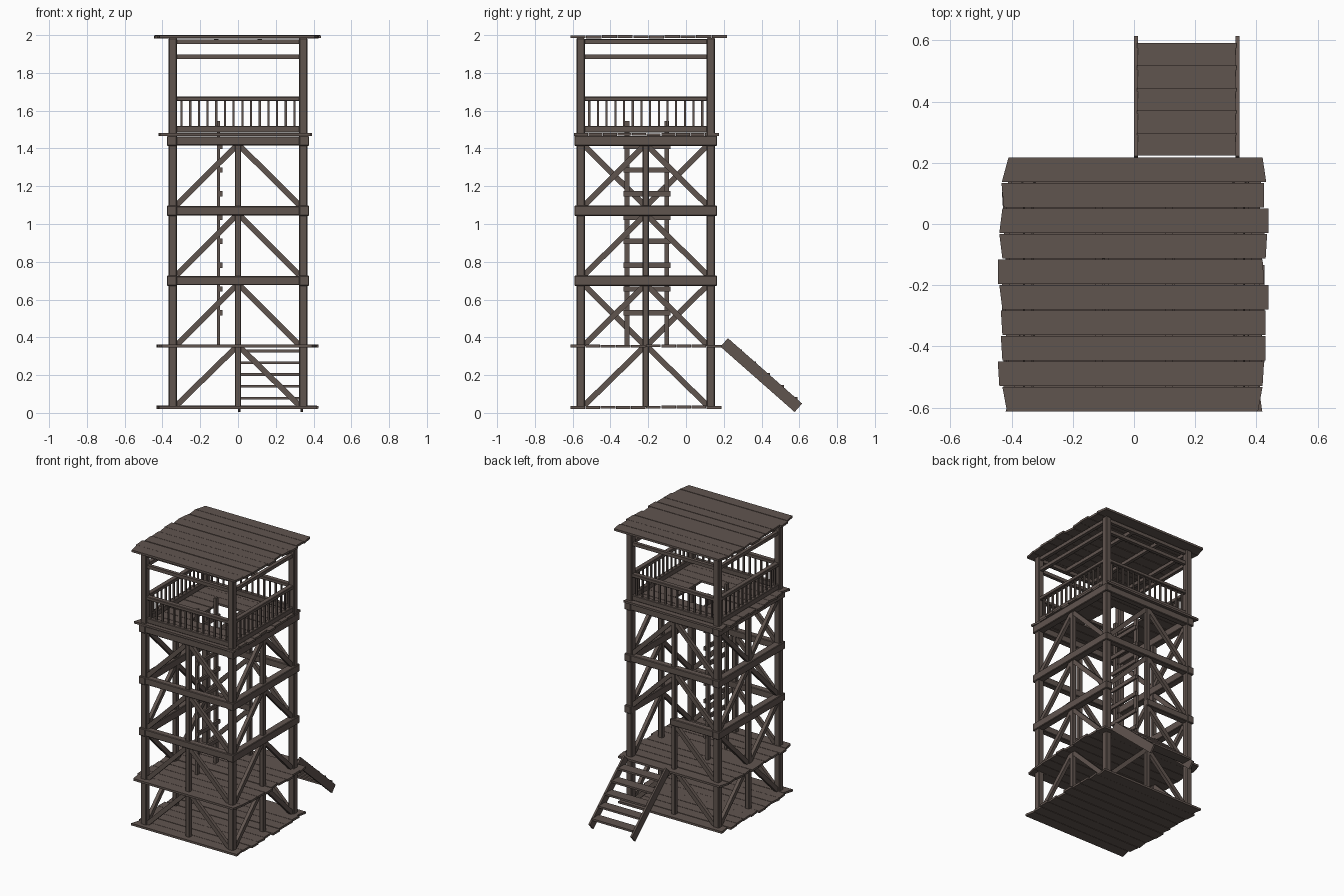
import bpy, bmesh, random
from mathutils import Matrix, Vector

random.seed(4)
cube = bpy.data.objects.get("Cube")
if cube:
    bpy.data.objects.remove(cube, do_unlink=True)

wood = bpy.data.materials.new("dark weathered wood")
wood.use_nodes = True
colour = (0.118, 0.09, 0.078, 1)
wood.diffuse_color = colour
bsdf = next(n for n in wood.node_tree.nodes if n.type == 'BSDF_PRINCIPLED')
bsdf.inputs["Base Color"].default_value = colour
bsdf.inputs["Roughness"].default_value = 0.9


def finish(name, bm, bevel=0.0):
    mesh = bpy.data.meshes.new(name)
    bm.normal_update()
    bm.to_mesh(mesh)
    bm.free()
    mesh.materials.append(wood)
    obj = bpy.data.objects.new(name, mesh)
    bpy.context.collection.objects.link(obj)
    if bevel:
        mod = obj.modifiers.new("worn edges", 'BEVEL')
        mod.width = bevel
        mod.segments = 1
    return obj


def bar(bm, a, b, wide, tall):
    """Box from a to b; wide is horizontal, tall is across it."""
    a, b = Vector(a), Vector(b)
    run = (b - a).normalized()
    ref = Vector((0, 1, 0)) if abs(run.z) > 0.99 else Vector((0, 0, 1))
    side = ref.cross(run).normalized()
    up = run.cross(side)
    m = Matrix((run * (b - a).length, side * wide, up * tall)).transposed().to_4x4()
    m.translation = (a + b) / 2
    bmesh.ops.create_cube(bm, size=1, matrix=m)


def bars(name, items, bevel=0.0):
    bm = bmesh.new()
    for item in items:
        bar(bm, *item)
    return finish(name, bm, bevel)


PX, MID, PY = 0.345, -0.213, 0.345      # post grid: half width, centre y, half depth
FRONT, BACK = MID - PY, MID + PY
LEVELS = [0.035, 0.355, 0.70, 1.07, 1.44]


# Plank decks: each plank has its own slanted ends
def plank(bm, y0, y1, left, right, z, thick=0.015):
    verts = bmesh.ops.create_cube(bm, size=1)["verts"]
    for v in verts:
        ends = left if v.co.x < 0 else right
        far = v.co.y > 0
        v.co = Vector((ends[far], y1 if far else y0, z + v.co.z * thick))


ENDS = [(-.415, -.43, .405, .42), (-.44, -.445, .42, .425), (-.43, -.435, .43, .43),
        (-.43, -.435, .43, .43), (-.43, -.44, .44, .44), (-.445, -.445, .425, .42),
        (-.43, -.44, .43, .435), (-.44, -.43, .44, .44), (-.425, -.433, .425, .425),
        (-.432, -.41, .432, .42)]


def deck(name, z, y0, y1, scale=1.0, shift=0.0, hole=None, ends=ENDS):
    bm = bmesh.new()
    step = (y1 - y0) / len(ends)
    for i, e in enumerate(ends):
        l0, l1, r0, r1 = [v * scale + shift for v in e]
        a, b = y0 + i * step, y0 + (i + 1) * step - 0.003
        zz = z + random.uniform(-0.0015, 0.0015)
        if hole and hole[2] < (a + b) / 2 < hole[3]:
            plank(bm, a, b, (l0, l1), (hole[0],) * 2, zz)
            plank(bm, a, b, (hole[1],) * 2, (r0, r1), zz)
        else:
            plank(bm, a, b, (l0, l1), (r0, r1), zz)
    return finish(name, bm)


deck("ground_floor", 0.03, -0.612, 0.19, 0.97, ends=ENDS[::-1])
deck("lower_deck", 0.354, -0.612, 0.19, 0.97)
deck("upper_deck", 1.474, -0.594, 0.178, 0.92, -0.012, (-0.12, 0.13, -0.34, -0.08), ENDS[::-1])
deck("roof", 1.991, -0.612, 0.22)

# Corner posts and middle posts
bars("corner_posts", [((x, y, 0.03), (x, y, 1.984), 0.045, 0.045)
                      for x in (-PX, PX) for y in (FRONT, BACK)], 0.005)
mids = [(0, FRONT), (0, BACK), (-PX, MID), (PX, MID)]
bars("middle_posts", [((x, y, 0.03), (x, y, 1.42), 0.032, 0.032) for x, y in mids], 0.004)

# Ring beams, with half of the back one left out for the doorway
ring = []
for z in LEVELS[2:]:
    for s in (-1, 1):
        x, y = s * 0.35, MID + s * 0.35
        ring.append(((x, MID - 0.378, z), (x, MID + 0.378, z), 0.052, 0.054))
        door = s > 0 and z == LEVELS[2]
        ring.append(((-0.374, y, z), (0.016 if door else 0.374, y, z), 0.046, 0.048))
bars("ring_beams", ring, 0.004)

# Diagonal braces on all four sides
braces = []
for i in range(4):
    lo = LEVELS[i] + (0.005 if i < 2 else 0.03)
    hi = LEVELS[i + 1] - (0.005 if i == 0 else 0.025)
    for s in (-1, 1):
        for y in (FRONT, BACK):
            if not (y == BACK and i == 1 and s > 0):
                braces.append(((s * 0.325, y, lo), (s * 0.008, y, hi), 0.024, 0.03))
        for x in (-PX, PX):
            z0, z1 = (hi, lo) if x < 0 and i in (1, 3) else (lo, hi)
            braces.append(((x, MID + s * 0.325, z0), (x, MID + s * 0.008, z1), 0.024, 0.03))
bars("diagonal_braces", braces)

# Railings and roof beams around the lookout
rails, balusters, roof_beams = [], [], []


def side_pairs(z):
    for s in (-1, 1):
        yield (-PX, MID + s * PY, z), (PX, MID + s * PY, z)
        yield (s * PX, MID - PY, z), (s * PX, MID + PY, z)


for z, wide, tall in ((1.502, 0.03, 0.036), (1.662, 0.035, 0.024)):
    rails += [(a, b, wide, tall) for a, b in side_pairs(z)]
for z in (1.886, 1.966):
    roof_beams += [(a, b, 0.024, 0.024) for a, b in side_pairs(z)]
roof_beams += [((x, FRONT, 1.967), (x, BACK, 1.967), 0.024, 0.024) for x in (-0.115, 0.115)]
COUNT = 14
for a, b in side_pairs(1.51):
    for i in range(COUNT):
        p = Vector(a).lerp(Vector(b), (i + 1) / (COUNT + 1))
        balusters.append((p, p + Vector((0, 0, 0.145)), 0.011, 0.011))
bars("railings", rails, 0.003)
bars("balusters", balusters)
bars("roof_beams", roof_beams)

# Ladder up through the hatch
bars("ladder_rails", [((-0.103, y, 0.36), (-0.103, y, 1.545), 0.018, 0.026)
                      for y in (-0.313, -0.102)])
bars("ladder_rungs", [((-0.09, -0.332, z), (-0.09, -0.082, z), 0.014, 0.028)
                      for z in [0.53 + 0.126 * i for i in range(8)]])

# Back stairs
bars("stair_stringers", [((x, 0.202, 0.373), (x, 0.595, 0.027), 0.013, 0.06)
                         for x in (0.006, 0.338)])
bars("stair_treads", [((0.01, 0.26 + 0.0735 * i, 0.328 - 0.0625 * i),
                       (0.335, 0.26 + 0.0735 * i, 0.328 - 0.0625 * i), 0.074, 0.014)
                      for i in range(5)])
